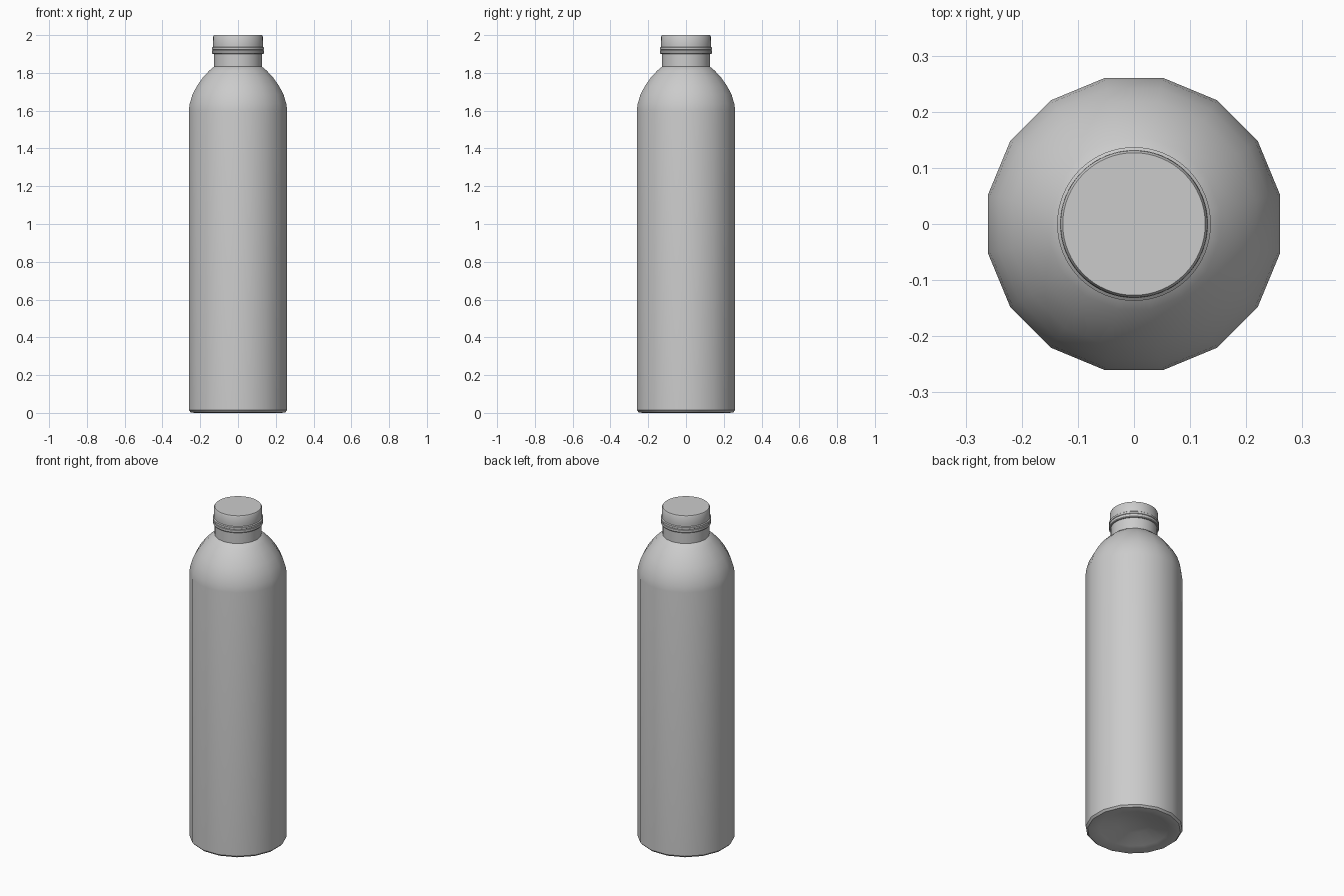
import bpy, bmesh, math

if "Cube" in bpy.data.objects:
    bpy.data.objects.remove(bpy.data.objects["Cube"])

grey = bpy.data.materials.new("light_grey")
grey.diffuse_color = (0.6, 0.6, 0.6, 1)
grey.use_nodes = True
grey.node_tree.nodes["Principled BSDF"].inputs["Base Color"].default_value = grey.diffuse_color


def lathe(name, profile, sides, offset=0.0):
    """Revolve (radius, z) points around z; radius 0 makes a pole."""
    bm = bmesh.new()
    rings = []
    for r, z in profile:
        if r == 0:
            rings.append([bm.verts.new((0, 0, z))] * sides)
        else:
            rings.append([bm.verts.new((r * math.cos(offset + 2 * math.pi * i / sides),
                                        r * math.sin(offset + 2 * math.pi * i / sides), z))
                          for i in range(sides)])
    for a, b in zip(rings, rings[1:]):
        for i in range(sides):
            j = (i + 1) % sides
            quad = list(dict.fromkeys((a[i], a[j], b[j], b[i])))
            bm.faces.new(quad)
    bmesh.ops.recalc_face_normals(bm, faces=bm.faces)
    mesh = bpy.data.meshes.new(name)
    bm.to_mesh(mesh)
    bm.free()
    mesh.materials.append(grey)
    for p in mesh.polygons:
        p.use_smooth = True
    mesh.set_sharp_from_angle(angle=math.radians(35))
    obj = bpy.data.objects.new(name, mesh)
    bpy.context.collection.objects.link(obj)
    return obj


# Sixteen-sided body with dished base and domed shoulder
lathe("bottle_body", [
    (0, 0.05), (0.09, 0.04), (0.19, 0.012), (0.235, 0.0), (0.255, 0.003), (0.2655, 0.014),
    (0.2655, 0.06), (0.2655, 1.60), (0.261, 1.635), (0.246, 1.685), (0.222, 1.73),
    (0.19, 1.775), (0.155, 1.812), (0.131, 1.832), (0.11, 1.84), (0, 1.84)],
    16, math.pi / 16)

# Round neck
lathe("neck", [(0, 1.80), (0.127, 1.80), (0.127, 1.905), (0, 1.905)], 64)

# Tamper band with a fine groove
lathe("neck_band", [
    (0, 1.90), (0.134, 1.90), (0.137, 1.904), (0.137, 1.917), (0.134, 1.919),
    (0.134, 1.921), (0.137, 1.923), (0.137, 1.934), (0.132, 1.938), (0, 1.938)], 64)

# Screw cap
lathe("cap", [
    (0, 1.93), (0.132, 1.93), (0.132, 1.95), (0.131, 1.993), (0.127, 2.0), (0, 2.0)], 64)
